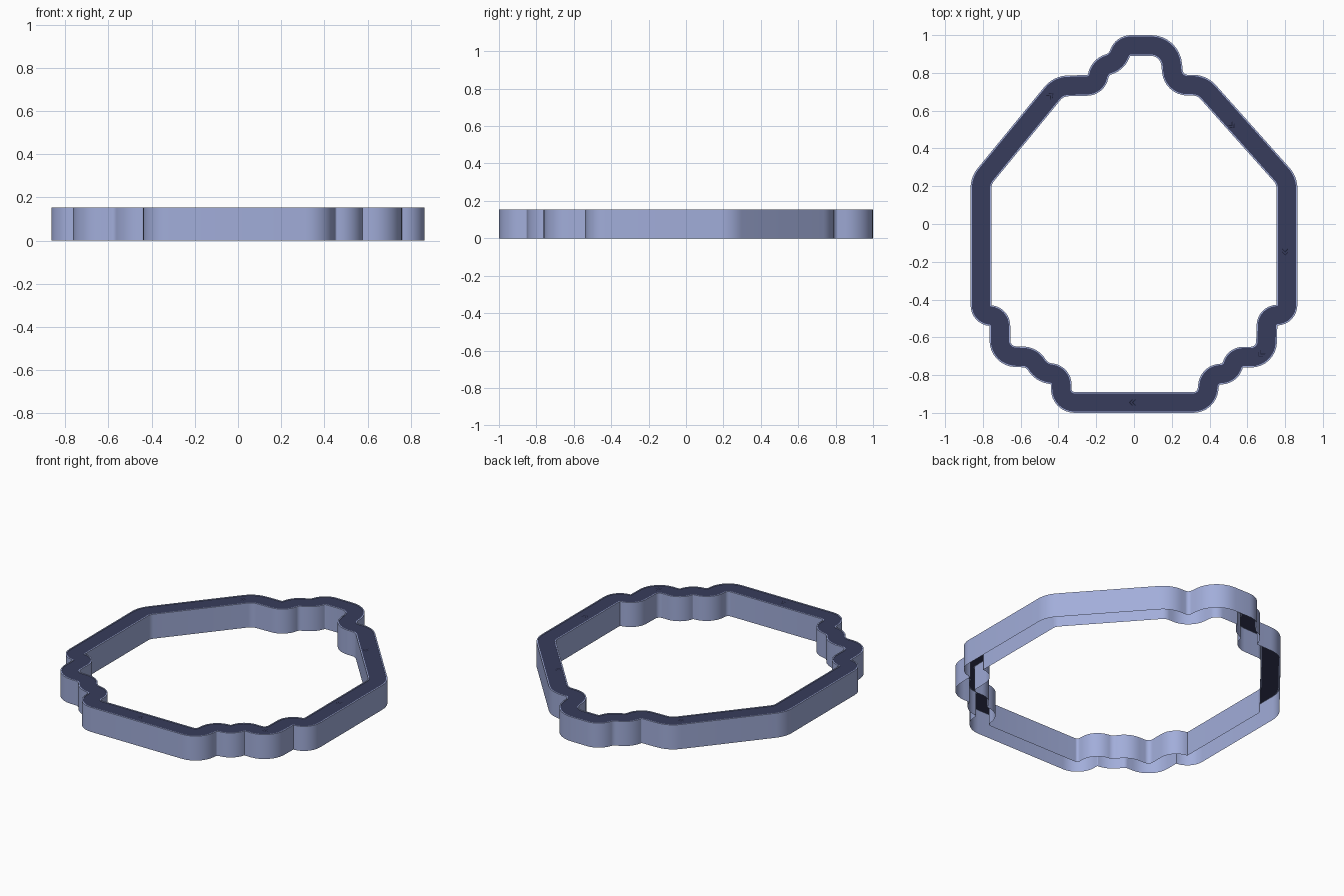
import bpy, bmesh, math
from mathutils import Vector

if "Cube" in bpy.data.objects:
    bpy.data.objects.remove(bpy.data.objects["Cube"])


def material(name, rgb):
    m = bpy.data.materials.new(name)
    m.use_nodes = True
    m.diffuse_color = (*rgb, 1)
    m.node_tree.nodes["Principled BSDF"].inputs["Base Color"].default_value = (*rgb, 1)
    return m


WALL = material("pale blue wall", (0.36, 0.42, 0.70))
ROAD = material("dark navy road", (0.038, 0.045, 0.106))
MARK = material("near black marking", (0.012, 0.014, 0.035))

HALF, LIP, TOP, ROAD_Z = 0.055, 0.007, 0.153, 0.150

# Corners of the road centreline, counterclockwise from the front right
CORNERS = [(0.385, -0.945), (0.40, -0.80), (0.51, -0.79), (0.535, -0.705),
           (0.70, -0.705), (0.705, -0.485), (0.81, -0.48), (0.81, 0.23),
           (0.36, 0.735), (0.21, 0.735), (0.19, 0.945), (-0.06, 0.945),
           (-0.09, 0.86), (-0.18, 0.83), (-0.20, 0.735), (-0.40, 0.73),
           (-0.81, 0.23), (-0.81, -0.48), (-0.71, -0.49), (-0.71, -0.70),
           (-0.54, -0.705), (-0.49, -0.785), (-0.385, -0.80), (-0.385, -0.945)]


def rounded_path(corners, radius=0.11, steps=8):
    """Replace each corner by a tangent arc; return points with outward normals."""
    pts = [Vector(c) for c in corners]
    path = []
    for i, p in enumerate(pts):
        a, b = pts[i - 1] - p, pts[(i + 1) % len(pts)] - p
        d_in, d_out = -a.normalized(), b.normalized()
        turn = math.atan2(d_in.cross(d_out), d_in.dot(d_out))
        half_tan = math.tan(abs(turn) / 2)
        cut = min(radius * half_tan, 0.49 * a.length, 0.49 * b.length)
        r = cut / half_tan
        side = math.copysign(1, turn)
        left = Vector((-d_in.y, d_in.x))
        centre = p - d_in * cut + left * r * side
        start = math.atan2(d_in.y, d_in.x)
        for k in range(steps + 1):
            ang = start + turn * k / steps
            out = Vector((math.sin(ang), -math.cos(ang)))
            path.append((centre + out * r * side, out))
    return path


def add_object(name, bm, materials):
    mesh = bpy.data.meshes.new(name)
    bm.to_mesh(mesh)
    bm.free()
    for m in materials:
        mesh.materials.append(m)
    obj = bpy.data.objects.new(name, mesh)
    bpy.context.collection.objects.link(obj)
    return obj


# Hollow track: walls, thin rims and sunken road, open underneath
section = [(HALF, 0), (HALF, TOP), (HALF - LIP, TOP), (HALF - LIP, ROAD_Z),
           (LIP - HALF, ROAD_Z), (LIP - HALF, TOP), (-HALF, TOP), (-HALF, 0)]
bm = bmesh.new()
rings = []
for p, n in rounded_path(CORNERS):
    rings.append([bm.verts.new((*(p + n * off), z)) for off, z in section])
for i, ring in enumerate(rings):
    prev = rings[i - 1]
    for j in range(len(section) - 1):
        f = bm.faces.new((prev[j], ring[j], ring[j + 1], prev[j + 1]))
        f.material_index = 1 if j == 3 else 0
track = add_object("track_ring", bm, [WALL, ROAD])
bpy.context.view_layer.objects.active = track
track.select_set(True)
bpy.ops.object.shade_smooth_by_angle(angle=math.radians(35))


# Small direction chevrons painted on the road
def chevron(name, x, y, heading):
    bm = bmesh.new()
    ang = math.radians(heading)
    fwd = Vector((math.cos(ang), math.sin(ang), 0))
    side = Vector((-fwd.y, fwd.x, 0))
    at = Vector((x, y, ROAD_Z + 0.003))
    for shift in (-0.007, 0.009):
        for s in (-1, 1):
            tip = at + fwd * (shift + 0.008)
            tail = at + fwd * (shift - 0.008) + side * s * 0.016
            quad = [tip, tail, tail - fwd * 0.006, tip - fwd * 0.006]
            if s < 0:
                quad.reverse()
            bm.faces.new([bm.verts.new(v) for v in quad])
    add_object(name, bm, [MARK])


for name, x, y, heading in [("front", -0.01, -0.945, 180), ("left", 0.80, -0.15, -90),
                            ("back_left", 0.52, 0.52, -48), ("front_left", 0.67, -0.69, -135),
                            ("back_right", -0.44, 0.68, 40)]:
    chevron(name + "_chevron", x, y, heading)
